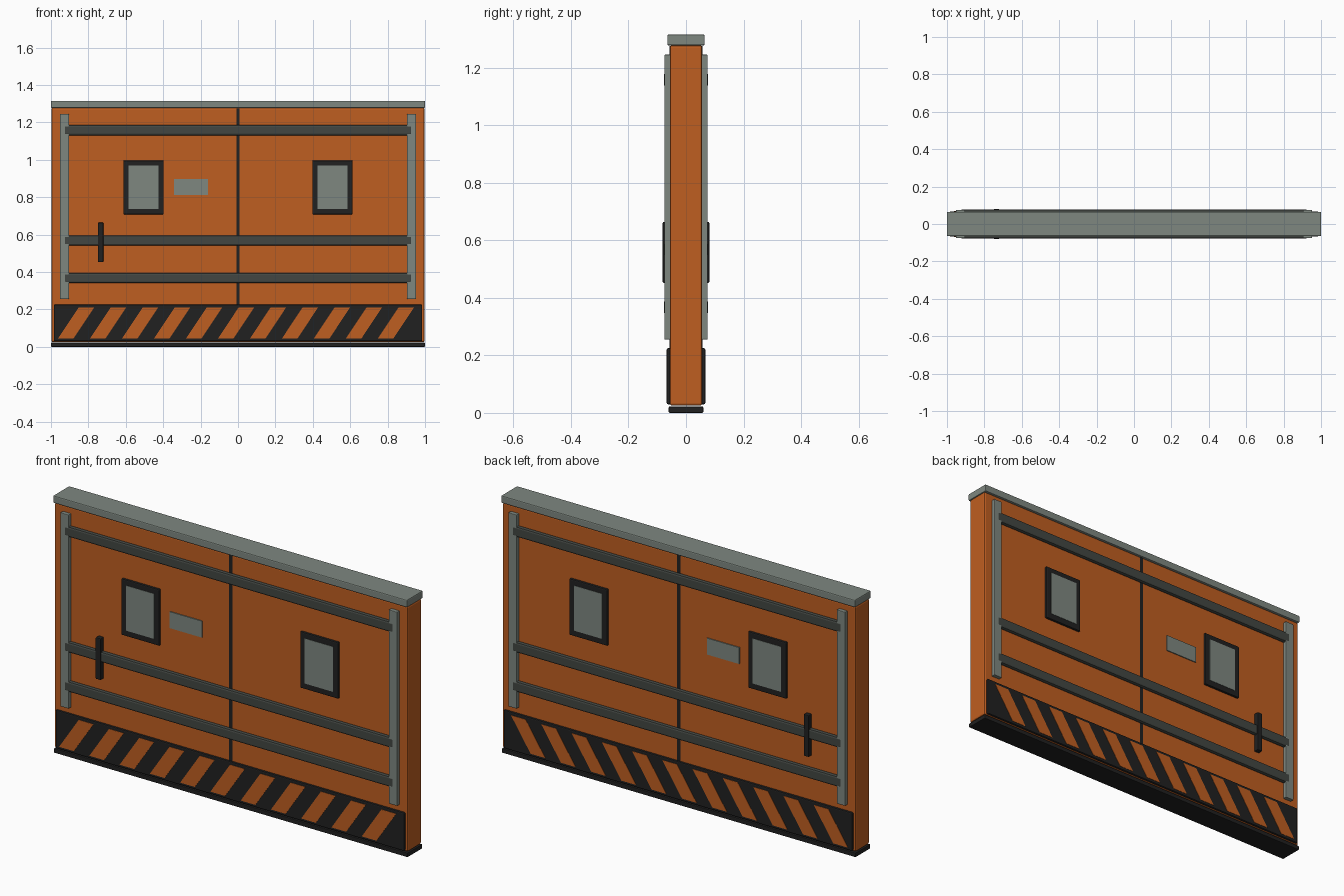
import bpy
import bmesh

old = bpy.data.objects.get("Cube")
if old:
    bpy.data.objects.remove(old, do_unlink=True)


def make_material(name, rgb):
    mat = bpy.data.materials.new(name)
    mat.use_nodes = True
    color = (*rgb, 1.0)
    mat.diffuse_color = color
    mat.node_tree.nodes["Principled BSDF"].inputs["Base Color"].default_value = color
    return mat


orange = make_material("orange_paint", (0.52, 0.112, 0.015))
grey = make_material("grey_metal", (0.21, 0.245, 0.217))
dark_grey = make_material("dark_grey_metal", (0.055, 0.062, 0.055))
black = make_material("black_rubber", (0.015, 0.015, 0.015))


def finish(name, bm, mat, bevel=0.0):
    bmesh.ops.recalc_face_normals(bm, faces=bm.faces)
    mesh = bpy.data.meshes.new(name)
    bm.to_mesh(mesh)
    bm.free()
    mesh.materials.append(mat)
    obj = bpy.data.objects.new(name, mesh)
    bpy.context.collection.objects.link(obj)
    if bevel:
        mod = obj.modifiers.new("edge_bevel", "BEVEL")
        mod.width = bevel
        mod.segments = 2
    return obj


def prism(name, outline, y0, y1, mat, bevel=0.0):
    """Extrude an (x, z) outline from y0 to y1."""
    bm = bmesh.new()
    face = bm.faces.new([bm.verts.new((x, y0, z)) for x, z in outline])
    result = bmesh.ops.extrude_face_region(bm, geom=[face])
    moved = [v for v in result["geom"] if isinstance(v, bmesh.types.BMVert)]
    bmesh.ops.translate(bm, verts=moved, vec=(0, y1 - y0, 0))
    return finish(name, bm, mat, bevel)


def box(name, x0, x1, y0, y1, z0, z1, mat, bevel=0.0):
    outline = [(x0, z0), (x1, z0), (x1, z1), (x0, z1)]
    return prism(name, outline, y0, y1, mat, bevel)


# Core slab, top cap and floor strip
SKIN = 0.056
box("door_slab", -0.998, 0.998, -SKIN, SKIN, 0.025, 1.278, orange, 0.008)
box("top_cap", -1, 1, -0.065, 0.065, 1.277, 1.315, grey, 0.005)
box("floor_strip", -1, 1, -0.06, 0.06, 0, 0.022, black, 0.003)

# Fittings repeated on both faces
for side, s in (("front", -1), ("back", 1)):
    def plate(name, x0, x1, z0, z1, depth, mat, bevel=0.0):
        return box(f"{side}_{name}", x0, x1, s * (SKIN - 0.004), s * depth,
                   z0, z1, mat, bevel)

    plate("centre_seam", -0.009, 0.009, 0.03, 1.275, 0.058, black)

    # Posts and windows on each half
    for half, m in (("right", -1), ("left", 1)):
        cx = 0.928 * m
        plate(f"{half}_post", cx - 0.024, cx + 0.024, 0.255, 1.245, 0.0755, grey, 0.003)
        cx = 0.505 * m
        plate(f"{half}_window_frame", cx - 0.108, cx + 0.108, 0.708, 0.996, 0.068,
              black, 0.005)
        plate(f"{half}_window_pane", cx - 0.08, cx + 0.08, 0.738, 0.968, 0.0695, grey)

    # Horizontal rails
    for label, z in (("lower", 0.367), ("middle", 0.568), ("upper", 1.158)):
        plate(f"{label}_rail", -0.932, 0.932, z - 0.027, z + 0.027, 0.0762,
              dark_grey, 0.009)

    # Name plate and pull handle
    plate("blank_plate", -0.343, -0.16, 0.812, 0.896, 0.061, grey)
    plate("pull_handle", -0.749, -0.72, 0.452, 0.664, 0.081, black, 0.004)

    # Kick panel with slanted warning stripes
    plate("kick_panel", -0.985, 0.985, 0.03, 0.225, 0.067, black, 0.005)
    for i in range(11):
        x = -0.963 + 0.171 * i
        stripe = [(x, 0.043), (x + 0.083, 0.043), (x + 0.194, 0.21), (x + 0.111, 0.21)]
        prism(f"{side}_warning_stripe_{i + 1}", stripe, s * 0.064, s * 0.0685, orange)
